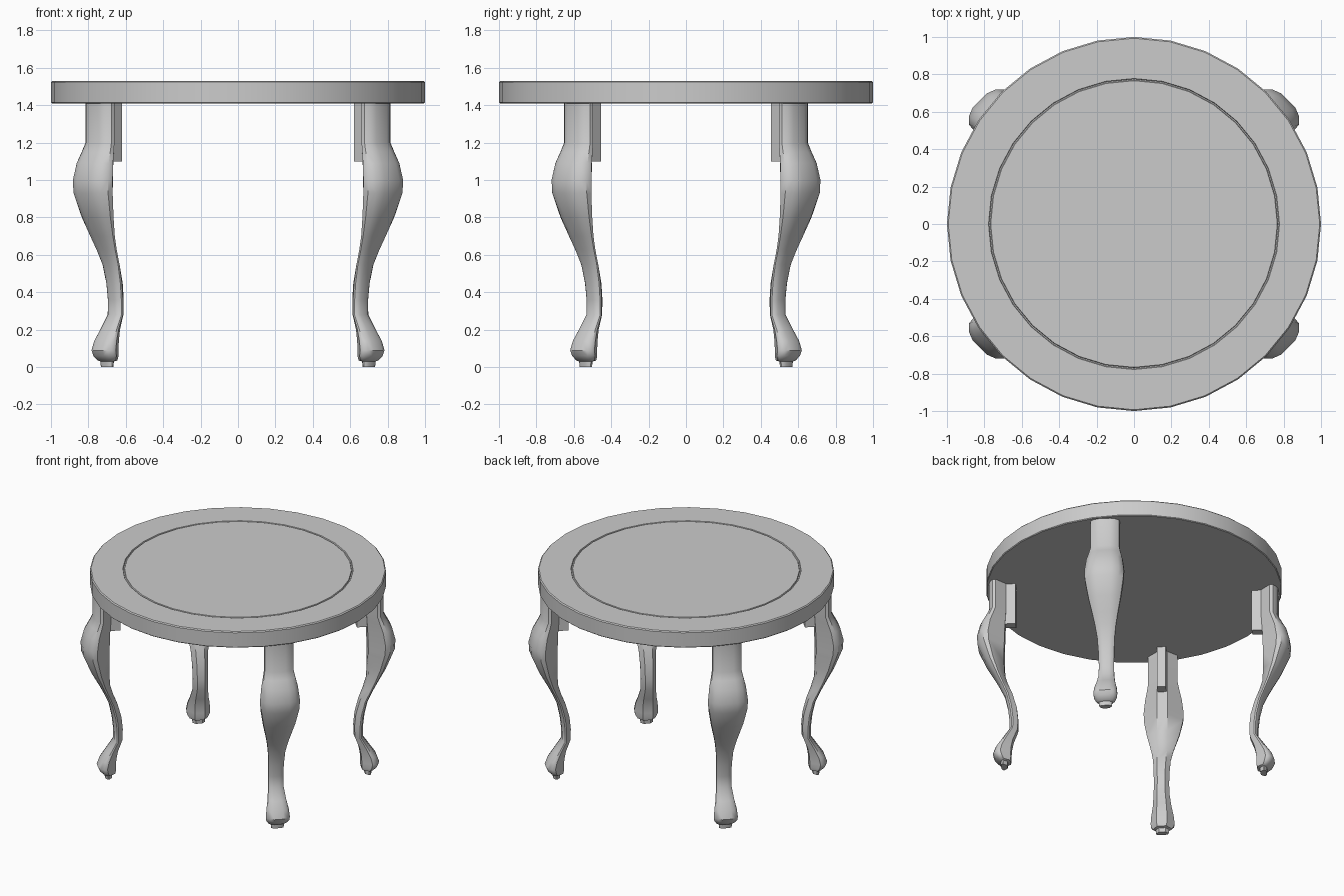
import bpy, bmesh, math

if "Cube" in bpy.data.objects:
    bpy.data.objects.remove(bpy.data.objects["Cube"])

SIDES = 32


def make_object(name, bm, angle):
    bmesh.ops.recalc_face_normals(bm, faces=bm.faces)
    mesh = bpy.data.meshes.new(name)
    bm.to_mesh(mesh)
    bm.free()
    ob = bpy.data.objects.new(name, mesh)
    bpy.context.collection.objects.link(ob)
    bpy.ops.object.select_all(action='DESELECT')
    ob.select_set(True)
    bpy.context.view_layer.objects.active = ob
    bpy.ops.object.shade_smooth_by_angle(angle=math.radians(angle))
    return ob


def loft(bm, rings):
    """Skin closed rings of equal length and cap both ends."""
    loops = [[bm.verts.new(p) for p in r] for r in rings]
    n = len(loops[0])
    for a, b in zip(loops, loops[1:]):
        for i in range(n):
            j = (i + 1) % n
            bm.faces.new((a[i], a[j], b[j], b[i]))
    bm.faces.new(loops[0])
    bm.faces.new(loops[-1])


# Round top with a bevelled rim and a thin inlay groove
top_profile = [(0.995, 1.41), (1.0, 1.415), (1.0, 1.523), (0.993, 1.53),
               (0.778, 1.53), (0.775, 1.522), (0.769, 1.522), (0.766, 1.53)]
bm = bmesh.new()
loft(bm, [[(r * math.cos(math.tau * i / SIDES), r * math.sin(math.tau * i / SIDES), z)
           for i in range(SIDES)] for r, z in top_profile])
make_object("table_top", bm, 30)


# Legs lie on a diagonal; u runs outward, v across
def diagonal(u, v, z):
    k = math.sqrt(0.5)
    return ((u + v) * k + 0.082, (u - v) * k - 0.082, z)


def leg_ring(z, front, half_width, back):
    d, w = front - back, half_width
    n = min(0.035, w * 0.5)
    half = [(front, 0.4 * w), (front - 0.1 * d, 0.75 * w), (front - 0.27 * d, 0.98 * w),
            (front - 0.45 * d, w), (back, n)]
    return ([diagonal(u, v, z) for u, v in half]
            + [diagonal(u, -v, z) for u, v in reversed(half)])


# Cabriole leg: height, front, half width, back
leg_rows = [(1.42, 0.97, 0.10, 0.855), (1.20, 0.97, 0.10, 0.855), (1.15, 0.995, 0.11, 0.858),
            (1.09, 1.027, 0.124, 0.862), (1.00, 1.05, 0.135, 0.865), (0.93, 1.045, 0.133, 0.867),
            (0.80, 0.99, 0.11, 0.868), (0.70, 0.935, 0.087, 0.863), (0.63, 0.90, 0.072, 0.842),
            (0.55, 0.865, 0.06, 0.81), (0.45, 0.843, 0.054, 0.783), (0.36, 0.833, 0.052, 0.774),
            (0.28, 0.832, 0.053, 0.777), (0.20, 0.885, 0.063, 0.808), (0.14, 0.925, 0.076, 0.82),
            (0.09, 0.943, 0.081, 0.823), (0.06, 0.93, 0.078, 0.822), (0.035, 0.905, 0.062, 0.827),
            (0.03, 0.893, 0.045, 0.845), (0.0, 0.89, 0.043, 0.848)]
bm = bmesh.new()
loft(bm, [leg_ring(*row) for row in leg_rows])
legs = make_object("legs", bm, 40)

# Narrow block on the inner side of each leg
bm = bmesh.new()
loft(bm, [[diagonal(u, v, z) for u, v in
           ((0.79, -0.03), (0.79, 0.03), (0.92, 0.03), (0.92, -0.03))] for z in (1.10, 1.42)])
blocks = make_object("leg_blocks", bm, 30)

# Repeat to all four corners
for ob in (legs, blocks):
    mod = ob.modifiers.new("four_corners", 'MIRROR')
    mod.use_axis = (True, True, False)
    mod.use_mirror_merge = False
